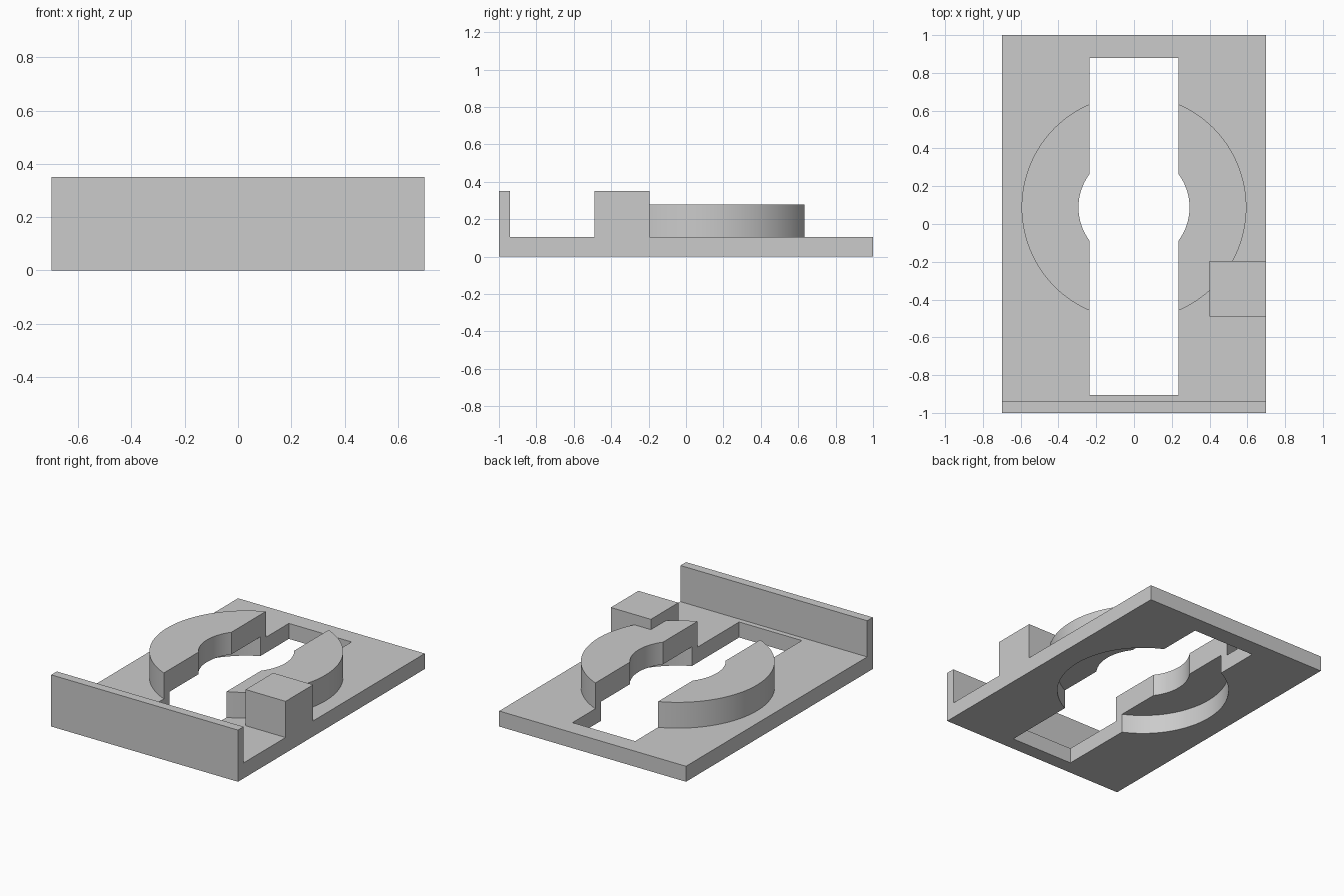
import bpy
import math

if "Cube" in bpy.data.objects:
    bpy.data.objects.remove(bpy.data.objects["Cube"], do_unlink=True)

CENTRE_Y = 0.088

grey = bpy.data.materials.new("plain_grey")
grey.use_nodes = True
colour = (0.6, 0.6, 0.6, 1)
grey.diffuse_color = colour
grey.node_tree.nodes["Principled BSDF"].inputs["Base Color"].default_value = colour


def box(name, low, high):
    middle = [(a + b) / 2 for a, b in zip(low, high)]
    bpy.ops.mesh.primitive_cube_add(size=1, location=middle)
    ob = bpy.context.object
    ob.name = name
    ob.scale = [b - a for a, b in zip(low, high)]
    bpy.ops.object.transform_apply(location=True, rotation=True, scale=True)
    ob.data.materials.append(grey)
    return ob


def disc(name, radius, bottom, top):
    bpy.ops.mesh.primitive_cylinder_add(
        vertices=128, radius=radius, depth=top - bottom,
        location=(0, CENTRE_Y, (top + bottom) / 2))
    ob = bpy.context.object
    ob.name = name
    bpy.ops.object.transform_apply(location=True, rotation=True, scale=True)
    ob.data.materials.append(grey)
    return ob


def combine(target, tool, operation):
    mod = target.modifiers.new(tool.name, "BOOLEAN")
    mod.operation = operation
    mod.solver = "EXACT"
    mod.object = tool
    bpy.context.view_layer.objects.active = target
    bpy.ops.object.modifier_apply(modifier=mod.name)
    bpy.data.objects.remove(tool, do_unlink=True)


# Plate with raised ring, front lip and side block joined into one casting
body = box("slotted_base", (-0.7, -1, 0), (0.7, 1, 0.105))
combine(body, disc("raised_ring", 0.595, 0.05, 0.28), "UNION")
combine(body, box("front_lip", (-0.7, -1, 0), (0.7, -0.94, 0.35)), "UNION")
combine(body, box("side_block", (0.4, -0.49, 0), (0.7, -0.195, 0.35)), "UNION")

# Underside recess, centre bore and long slot
combine(body, disc("recess_cutter", 0.54, -0.1, 0.13), "DIFFERENCE")
combine(body, disc("bore_cutter", 0.294, -0.1, 0.5), "DIFFERENCE")
combine(body, box("slot_cutter", (-0.235, -0.905, -0.1), (0.235, 0.88, 0.5)), "DIFFERENCE")

# Smooth curved walls, crisp edges
bpy.ops.object.select_all(action="DESELECT")
body.select_set(True)
bpy.context.view_layer.objects.active = body
bpy.ops.object.shade_smooth_by_angle(angle=math.radians(30))
